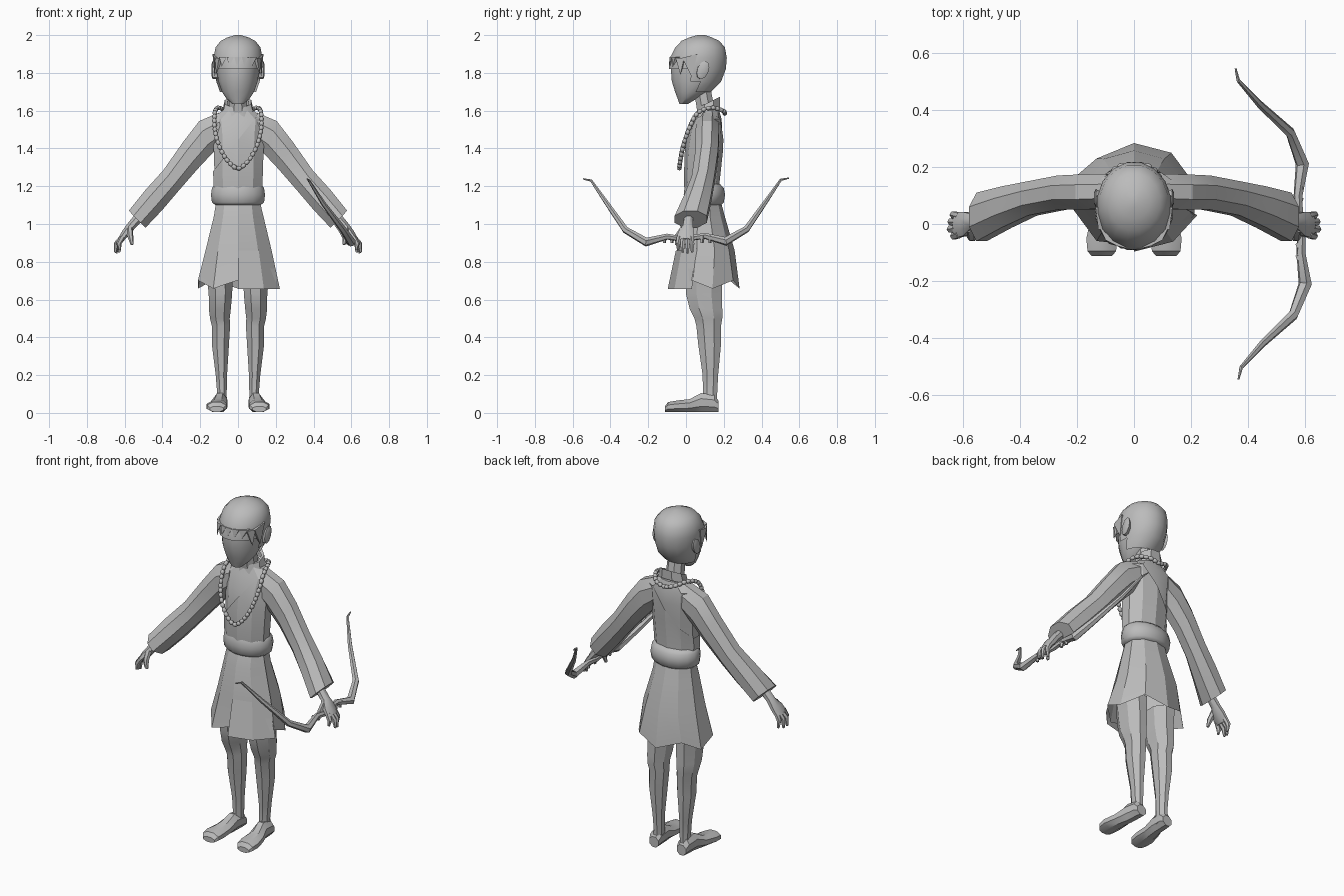
import bpy, bmesh, math
from mathutils import Vector as V

cube = bpy.data.objects.get("Cube")
if cube:
    bpy.data.objects.remove(cube, do_unlink=True)

grey = bpy.data.materials.new("plain grey")
grey.use_nodes = True
grey.diffuse_color = (0.5, 0.5, 0.5, 1)
grey.node_tree.nodes["Principled BSDF"].inputs["Base Color"].default_value = (0.5, 0.5, 0.5, 1)


def finish(name, bm, angle=35):
    bmesh.ops.recalc_face_normals(bm, faces=bm.faces)
    mesh = bpy.data.meshes.new(name)
    bm.to_mesh(mesh)
    bm.free()
    ob = bpy.data.objects.new(name, mesh)
    bpy.context.collection.objects.link(ob)
    mesh.materials.append(grey)
    bpy.ops.object.select_all(action='DESELECT')
    ob.select_set(True)
    bpy.context.view_layer.objects.active = ob
    bpy.ops.object.shade_smooth_by_angle(angle=math.radians(angle))
    return ob


def loft(rings, sides=8, mirror=1, caps=True):
    """Skin a list of (centre, u, v) elliptical rings."""
    bm = bmesh.new()
    loops = []
    for c, u, v in rings:
        loop = []
        for i in range(sides):
            a = math.tau * (i + 0.5) / sides
            p = V(c) + (V(u) * math.cos(a) + V(v) * math.sin(a)) / math.cos(math.pi / sides)
            loop.append(bm.verts.new((p.x * mirror, p.y, p.z)))
        loops.append(loop)
    for a, b in zip(loops, loops[1:]):
        for i in range(sides):
            j = (i + 1) % sides
            bm.faces.new((a[i], a[j], b[j], b[i]))
    if caps:
        bm.faces.new(loops[0])
        bm.faces.new(loops[-1])
    return bm


def level(z, rx, front, back, x=0, grow=0):
    """Horizontal ring given its half width and its front and back."""
    return ((x, (front + back) / 2, z), (rx + grow, 0, 0), (0, (back - front) / 2 + grow, 0))


def tube(points, radii, sides=6, mirror=1):
    pts = [V(p) for p in points]
    rings = []
    for i, p in enumerate(pts):
        d = (pts[min(i + 1, len(pts) - 1)] - pts[max(i - 1, 0)]).normalized()
        side = d.cross(V((1, 0, 0.3))).normalized()
        rings.append((p, side * radii[i], d.cross(side) * radii[i]))
    return loft(rings, sides, mirror)


# Head
skull = [(1.635, .03, -.035, .01), (1.665, .062, -.045, .06), (1.70, .085, -.058, .12),
         (1.755, .104, -.075, .175), (1.82, .113, -.08, .2), (1.88, .118, -.074, .205),
         (1.935, .108, -.045, .195), (1.97, .08, -.012, .165), (1.988, .045, .03, .125)]
finish("head", loft([level(*r) for r in skull], 16), 50)

# Hair shell, open over the face
bm = loft([level(*r, grow=.011) for r in skull[2:]] + [level(2.0, .015, .06, .1)], 16)
face_area = [f for f in bm.faces
             if (f.calc_center_median().z < 1.85 and f.calc_center_median().y < .05)
             or len(f.verts) > 4 and f.calc_center_median().z < 1.75]
bmesh.ops.delete(bm, geom=face_area, context='FACES')
finish("hair", bm, 50)


def lock(name, a, b, tip, depth):
    """Pointed wedge of hair."""
    bm = bmesh.new()
    base = [bm.verts.new(p) for p in (a, b, V(b) + V(depth), V(a) + V(depth))]
    end = bm.verts.new(tip)
    bm.faces.new(base)
    for i in range(4):
        bm.faces.new((base[i], base[(i + 1) % 4], end))
    finish(name, bm)


for i in range(5):
    x = -.1 + i * .04
    y0, y1 = [-.088 + 3.2 * q * q for q in (x, x + .04)]
    lock("fringe_lock", (x, y0, 1.885), (x + .04, y1, 1.885),
         (x + .014, (y0 + y1) / 2 - .004, 1.835), (0, .025, 0))
for s in (-1, 1):
    lock("temple_lock", (s * .125, -.02, 1.88), (s * .135, .06, 1.9),
         (s * .124, .03, 1.78), (-s * .03, 0, 0))
    lock("brow_lock", (s * .1, -.055, 1.88), (s * .122, -.01, 1.88),
         (s * .116, -.03, 1.79), (-s * .02, .01, 0))
    # Ear
    finish("ear", loft([((.108, .08, 1.81), (0, .024, 0), (0, .008, .04)),
                        ((.134, .09, 1.815), (0, .03, 0), (0, .01, .046)),
                        ((.14, .092, 1.815), (0, .018, 0), (0, .005, .03))], 10, s), 45)

# Neck and standing collar
finish("neck", loft([level(1.56, .05, .065, .16), level(1.72, .045, .04, .13)], 8))
finish("collar", loft([((0, .118, 1.59), (.082, 0, 0), (0, .062, .028)),
                       ((0, .122, 1.645), (.07, 0, 0), (0, .058, .028)),
                       ((0, .122, 1.642), (.056, 0, 0), (0, .045, .022))], 8, caps=False))

# Robe body with a diagonal wrap over it
body = [(1.12, .115, .01, .17), (1.22, .123, 0, .166), (1.38, .128, .005, .183),
        (1.48, .135, .02, .188), (1.555, .145, .05, .185), (1.605, .075, .068, .172)]
finish("robe_body", loft([level(*r) for r in body], 10), 25)
bm = loft([level(*r, grow=.007) for r in body], 10, caps=False)
bmesh.ops.bisect_plane(bm, geom=bm.verts[:] + bm.edges[:] + bm.faces[:],
                       plane_co=(.02, 0, 1.47), plane_no=(-.78, 0, .62), clear_outer=True)
finish("robe_wrap", bm, 25)

# Belt
finish("belt", loft([level(1.1, .12, .005, .185), level(1.115, .138, -.008, .2),
                     level(1.155, .143, -.012, .207), level(1.19, .138, -.008, .2),
                     level(1.212, .122, .003, .18)], 16), 60)

# Skirt, open below, with an uneven hem
bm = loft([level(1.12, .115, .015, .18), level(1.04, .128, -.015, .2),
           level(.86, .172, -.04, .25), level(.68, .212, -.075, .265)], 10, caps=False)
for i, v in enumerate([v for v in bm.verts if v.co.z < .7]):
    v.co.z += .022 * (1 if i % 2 else -1)
    v.co.y += .01 * (1 if i % 3 else -1)
finish("skirt", bm, 25)
bm = loft([level(1.11, .118, .01, .18), level(.86, .178, -.046, .25),
           level(.655, .222, -.088, .265)], 10, caps=False)
bmesh.ops.delete(bm, geom=[f for f in bm.faces if f.calc_center_median().x < .06
                           or f.calc_center_median().y > .06], context='FACES')
finish("skirt_flap", bm, 25)

# Arms: each ring has an upper and a lower point, then y centre and half depth
sleeve = [((.1, 1.59), (.09, 1.42), .115, .06), ((.205, 1.545), (.14, 1.37), .112, .062),
          ((.29, 1.435), (.215, 1.29), .11, .06), ((.395, 1.285), (.315, 1.175), .09, .06),
          ((.49, 1.18), (.4, 1.075), .06, .072), ((.578, 1.07), (.49, .98), .025, .085)]
fingers = [(-.042, .625, .865), (-.018, .65, .85), (.008, .645, .845), (.032, .628, .85)]
legs = [(.74, .097, .07, -.0, .19), (.63, .093, .062, .0, .19), (.55, .096, .058, .02, .192),
        (.5, .096, .052, .045, .192), (.46, .09, .048, .055, .185), (.36, .093, .045, .065, .185),
        (.2, .088, .03, .088, .17), (.1, .085, .025, .09, .165), (.03, .09, .032, .085, .165)]
# y, height, half width, x centre
foot = [(.172, .06, .03, .09), (.15, .09, .036, .092), (.08, .1, .037, .095),
        (.02, .068, .046, .105), (-.05, .06, .055, .112), (-.095, .052, .05, .113),
        (-.112, .03, .036, .113)]
for s, side in ((1, "left"), (-1, "right")):
    rings = [(((a[0] + b[0]) / 2, y, (a[1] + b[1]) / 2),
              ((a[0] - b[0]) / 2, 0, (a[1] - b[1]) / 2), (0, ry, 0)) for a, b, y, ry in sleeve]
    finish(side + "_sleeve", loft(rings, 8, s), 25)
    # Hand
    finish(side + "_palm", loft([((.52, .015, 1.04), (.022, 0, .015), (0, .022, 0)),
                                 ((.565, .01, .99), (.02, 0, .012), (0, .026, 0)),
                                 ((.592, .0, .955), (.02, 0, .01), (0, .042, 0)),
                                 ((.622, -.004, .915), (.014, 0, .007), (0, .045, 0))], 8, s), 40)
    for y, x, z in fingers:
        finish(side + "_finger", tube([(.612, y * .85, .93), ((.622 + x) / 2 + .008, y, .895), (x, y, z)],
                                      [.013, .012, .006], 6, s), 45)
    finish(side + "_thumb", tube([(.575, -.015, .975), (.57, -.045, .935), (.56, -.052, .89)],
                                 [.015, .014, .007], 6, s), 45)
    # Leg and foot
    finish(side + "_leg", loft([level(z, r, f, b, x) for z, x, r, f, b in legs], 8, s), 30)
    finish(side + "_foot", loft([((x, y, h / 2 + .005), (w, 0, 0), (0, 0, h / 2))
                                 for y, h, w, x in foot], 8, s), 30)

# Bow held in the left hand
limb = [(.578, .02, .925), (.575, .1, .937), (.59, .21, .908), (.548, .32, .972),
        (.44, .42, 1.115), (.366, .502, 1.234), (.356, .545, 1.243)]
radii = [.013, .014, .021, .016, .011, .006, .003]
bow = [(x + .01, -y, z - .004) for x, y, z in reversed(limb)] + limb
finish("bow", tube(bow, radii[::-1] + radii, 6), 30)
for y in (.085, .125, -.075, -.115):
    finish("bow_grip_peg", tube([(.58, y, .94), (.58, y, .9)], [.012, .007], 5))

# Bead necklace along a smooth loop
half = [V(p) for p in ((0, .205, 1.585), (.06, .195, 1.6), (.105, .13, 1.615), (.123, .06, 1.585),
                       (.122, .015, 1.5), (.098, -.015, 1.41), (.055, -.03, 1.335), (0, -.035, 1.295))]
path = half + [V((-p.x, p.y, p.z)) for p in half[-2:0:-1]]
dense = []
for i in range(len(path)):
    p0, p1, p2, p3 = [path[(i + k) % len(path)] for k in (-1, 0, 1, 2)]
    for k in range(20):
        t = k / 20
        dense.append(p1 + (p2 - p0) * t / 2 + (p0 * 2 - p1 * 5 + p2 * 4 - p3) * t * t / 2
                     + (p1 * 3 - p0 - p2 * 3 + p3) * t ** 3 / 2)
bm = bmesh.new()
last = V((9, 9, 9))
for i, p in enumerate(dense):
    if (p - last).length > .024:
        made = bmesh.ops.create_uvsphere(bm, u_segments=8, v_segments=6, radius=.0125)["verts"]
        turn = V((0, 0, 1)).rotation_difference(dense[(i + 1) % len(dense)] - p)
        for v in made:
            v.co = turn @ V((v.co.x, v.co.y, v.co.z * 1.25)) + p
        last = p
finish("bead_necklace", bm, 60)
